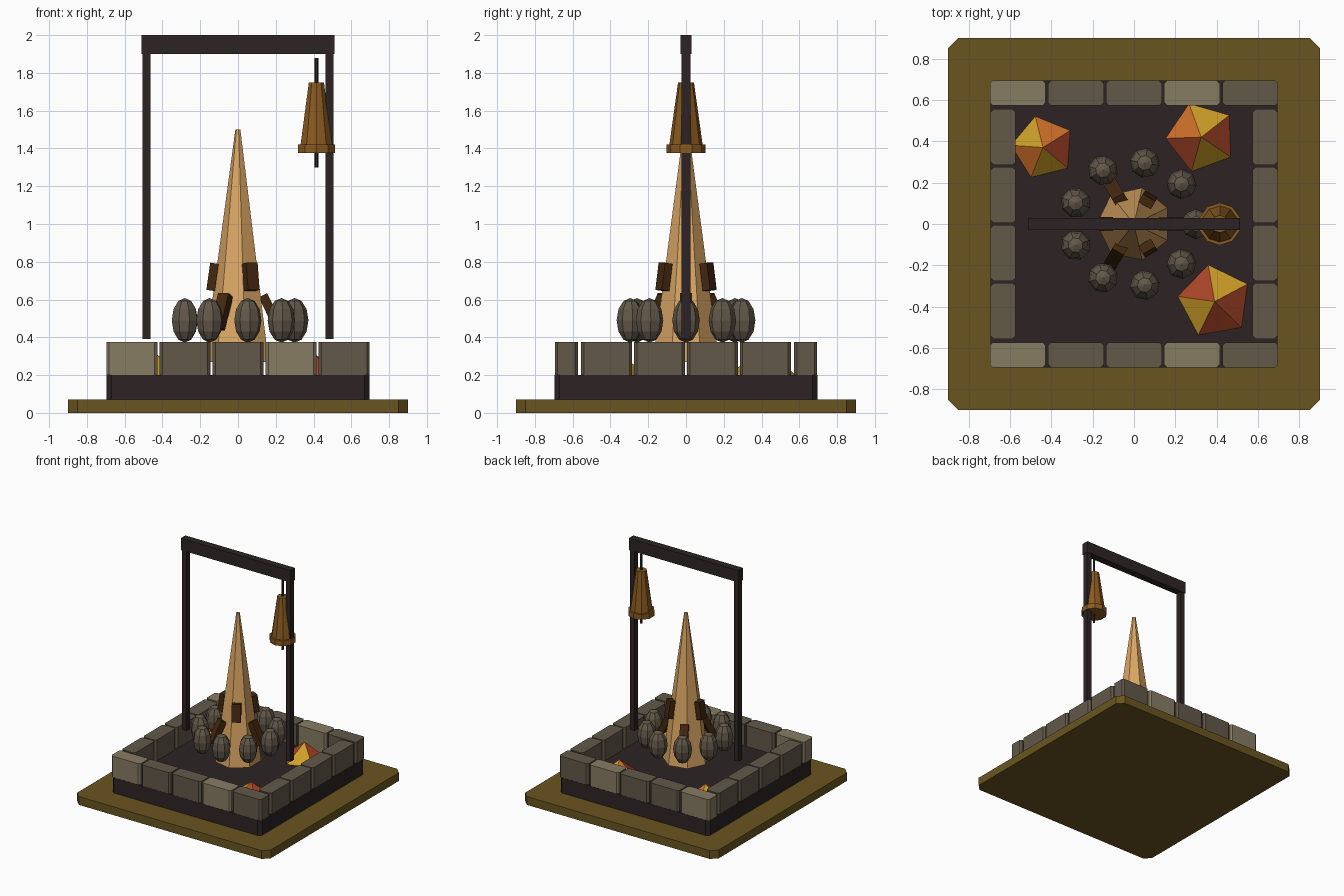
import bpy, bmesh, math
from mathutils import Matrix, Vector

if "Cube" in bpy.data.objects:
    bpy.data.objects.remove(bpy.data.objects["Cube"])


def mat(name, hexcol):
    def lin(c):
        return c / 12.92 if c <= 0.04045 else ((c + 0.055) / 1.055) ** 2.4
    m = bpy.data.materials.new(name)
    rgb = [lin(((hexcol >> s) & 255) / 255) for s in (16, 8, 0)]
    m.diffuse_color = (*rgb, 1)
    m.use_nodes = True
    m.node_tree.nodes["Principled BSDF"].inputs["Base Color"].default_value = m.diffuse_color
    return m


OLIVE = mat("olive_ground", 0x6A5520)
DARK = mat("charred_dark", 0x2D2424)
STONE = mat("stone_grey", 0x625849)
LIGHT = mat("stone_light", 0x877C64)
WOOD = mat("pale_wood", 0xDBA664)
BROWN = mat("dark_brown", 0x442810)
BRONZE = mat("bronze", 0x8A5A20)
YELLOW = mat("leaf_yellow", 0xCFA028)
ORANGE = mat("leaf_orange", 0xD07028)
RED = mat("leaf_red", 0xAC4628)


def finish(name, bm, mats):
    bmesh.ops.remove_doubles(bm, verts=bm.verts, dist=1e-5)
    bmesh.ops.recalc_face_normals(bm, faces=bm.faces)
    me = bpy.data.meshes.new(name)
    bm.to_mesh(me)
    bm.free()
    for m in mats:
        me.materials.append(m)
    ob = bpy.data.objects.new(name, me)
    bpy.context.collection.objects.link(ob)
    return ob


def block(name, centre, size, material, chamfer=0.0, matrix=None):
    """Box with optional chamfered vertical edges."""
    bm = bmesh.new()
    bmesh.ops.create_cube(bm, size=1)
    bmesh.ops.scale(bm, vec=size, verts=bm.verts)
    if chamfer:
        upright = [e for e in bm.edges
                   if abs(e.verts[0].co.z - e.verts[1].co.z) > 1e-4]
        bmesh.ops.bevel(bm, geom=upright, offset=chamfer, segments=1,
                        affect='EDGES', profile=0.5)
    if matrix:
        bm.transform(matrix)
    bmesh.ops.translate(bm, vec=centre, verts=bm.verts)
    return finish(name, bm, [material])


def lathe(name, profile, sides, centre, mats, turn=0.0, side_mats=None):
    """Faceted turned solid from (radius, z) pairs, bottom to top."""
    bm = bmesh.new()
    rings = []
    for r, z in profile:
        if r == 0:
            rings.append([bm.verts.new((0, 0, z))] * sides)
            continue
        rings.append([bm.verts.new((
            r * math.cos(math.radians(turn) + math.tau * i / sides),
            r * math.sin(math.radians(turn) + math.tau * i / sides), z))
            for i in range(sides)])
    for a, b in zip(rings, rings[1:]):
        for i in range(sides):
            j = (i + 1) % sides
            quad = list(dict.fromkeys((a[i], a[j], b[j], b[i])))
            f = bm.faces.new(quad)
            if side_mats:
                f.material_index = side_mats[i]
    for ring, (r, z) in ((rings[0], profile[0]), (rings[-1], profile[-1])):
        if r > 0:
            bm.faces.new(ring)
    bmesh.ops.translate(bm, vec=centre, verts=bm.verts)
    return finish(name, bm, mats)


# Ground slab and dark bed
block("ground_slab", (0, 0, 0.035), (1.8, 1.8, 0.07), OLIVE, 0.05)
block("dark_bed", (0, 0, 0.135), (1.39, 1.39, 0.13), DARK, 0.025)

# Stone border: five stones front and back, four on each side
for s, row in ((-1, "front"), (1, "back")):
    for i in range(5):
        block(f"{row}_stone_{i}", ((i - 2) * 0.281, s * 0.633, 0.288),
              (0.27, 0.122, 0.176), LIGHT if i in (0, 3) else STONE, 0.015)
for s, row in ((-1, "left"), (1, "right")):
    for i in range(4):
        block(f"{row}_stone_{i}", (s * 0.633, (i - 1.5) * 0.28, 0.288),
              (0.122, 0.27, 0.176), STONE, 0.015)

# Tall seven-sided spike
lathe("centre_spike", [(0.18, 0.27), (0.014, 1.5)], 7, (0, 0, 0), [WOOD], turn=180)


# Bark plates leaning on the spike in two staggered rings
def plate(name, angle, radius, z, size, tilt):
    m = (Matrix.Rotation(math.radians(angle), 4, 'Z')
         @ Matrix.Rotation(math.radians(-tilt), 4, 'Y'))
    a = math.radians(angle)
    block(name, (radius * math.cos(a), radius * math.sin(a), z), size, BROWN, 0, m)


for k in range(3):
    plate(f"upper_plate_{k}", 60 + 120 * k, 0.135, 0.72, (0.045, 0.07, 0.145), 8)
    plate(f"lower_plate_{k}", 120 * k, 0.175, 0.535, (0.05, 0.065, 0.195), 26)

# Ring of nine pods
pod = [(0.073 * math.sin(math.pi * i / 6), -0.118 * math.cos(math.pi * i / 6))
       for i in range(1, 6)]
pod = [(0, -0.118)] + pod + [(0, 0.118)]
for k in range(9):
    a = math.radians(40 * k)
    lathe(f"pod_{k}", pod, 8, (0.3 * math.cos(a), 0.3 * math.sin(a), 0.49),
          [STONE], turn=40 * k)

# Leaf piles: five-sided, each face yellow, orange or red (0, 1, 2)
piles = [("back_left_pile", -0.44, 0.37, 0.155, 32, (1, 0, 1, 0, 2), 0.32),
         ("back_right_pile", 0.325, 0.42, 0.172, 38, (0, 1, 2, 0, 2), 0.34),
         ("front_right_pile", 0.39, -0.375, 0.18, 28, (0, 2, 0, 2, 2), 0.325)]
for name, x, y, r, turn, cols, top in piles:
    lathe(name, [(r, 0.2), (0, top)], 5, (x, y, 0),
          [YELLOW, ORANGE, RED], turn, cols)

# Frame
for s, side in ((-1, "left"), (1, "right")):
    block(f"{side}_post", (s * 0.484, 0, 1.165), (0.044, 0.048, 1.55), DARK)
block("top_beam", (0, 0, 1.95), (1.02, 0.06, 0.1), DARK)

# Hanging bell with rim and rod
BX = 0.415
lathe("bell_body", [(0.088, 1.42), (0.042, 1.75)], 10, (BX, 0, 0), [BRONZE], 18)
lathe("bell_rim", [(0.103, 1.375), (0.103, 1.42)], 10, (BX, 0, 0), [BRONZE], 18)
lathe("bell_rod", [(0.01, 1.3), (0.01, 1.88)], 6, (BX, 0, 0), [DARK])
